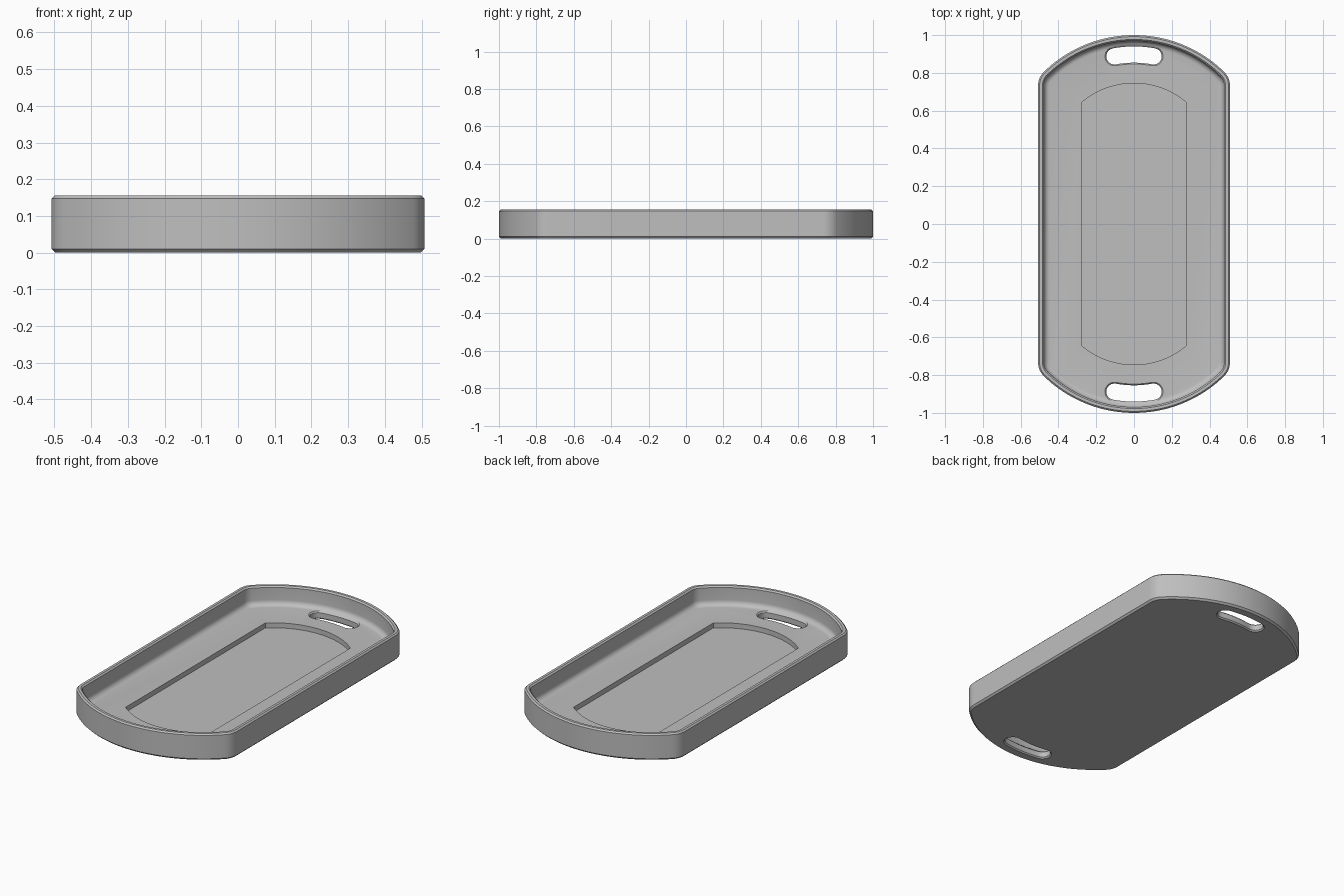
import bpy, bmesh
from math import sin, cos, pi, sqrt, atan2, radians

cube = bpy.data.objects.get("Cube")
if cube:
    bpy.data.objects.remove(cube, do_unlink=True)

ARC_Y = 0.317                       # centre shared by all end arcs
HALF_W, END_R, CORNER_R = 0.508, 0.683, 0.1
HEIGHT, FLOOR, RECESS = 0.155, 0.045, 0.016
WALL, FILLET, CHAMFER = 0.031, 0.03, 0.008

grey = bpy.data.materials.new("light_grey")
grey.use_nodes = True
color = (0.52, 0.52, 0.52, 1)
grey.diffuse_color = color
grey.node_tree.nodes["Principled BSDF"].inputs["Base Color"].default_value = color


def outline(hw, radius, corner, steps=20):
    """Straight sides, arched ends, optionally rounded corners."""
    cx = hw - corner
    cy = ARC_Y + sqrt((radius - corner) ** 2 - cx ** 2)
    join = atan2(cy - ARC_Y, cx)
    quarter = []
    if corner > 0:
        quarter = [(cx + corner * cos(join * i / 8), cy + corner * sin(join * i / 8))
                   for i in range(8)]
    for i in range(steps + 1):
        a = join + (pi / 2 - join) * i / steps
        quarter.append((radius * cos(a), ARC_Y + radius * sin(a)))
    half = quarter + [(-x, y) for x, y in reversed(quarter[:-1])]
    return half + [(-x, -y) for x, y in half]


def tray_outline(inset):
    return outline(HALF_W - inset, END_R - inset, CORNER_R - inset)


def slot_outline(grow, side):
    """Round-ended slot that follows the end arc."""
    mid, r, spread = 0.58, 0.043 + grow, 0.18
    pts = []
    for i in range(13):             # outer edge
        a = pi / 2 - spread + 2 * spread * i / 12
        pts.append(((mid + r) * cos(a), (mid + r) * sin(a)))
    for i in range(1, 10):          # left end
        a = pi / 2 + spread + pi * i / 10
        end = pi / 2 + spread
        pts.append((mid * cos(end) + r * cos(a), mid * sin(end) + r * sin(a)))
    for i in range(13):             # inner edge
        a = pi / 2 + spread - 2 * spread * i / 12
        pts.append(((mid - r) * cos(a), (mid - r) * sin(a)))
    for i in range(1, 10):          # right end
        end = pi / 2 - spread
        a = end + pi + pi * i / 10
        pts.append((mid * cos(end) + r * cos(a), mid * sin(end) + r * sin(a)))
    return [(side * x, side * (y + ARC_Y)) for x, y in pts]


def loft(name, rings):
    """Skin a stack of (outline, z) rings and cap both ends."""
    bm = bmesh.new()
    loops = [[bm.verts.new((x, y, z)) for x, y in pts] for pts, z in rings]
    for low, high in zip(loops, loops[1:]):
        for i in range(len(low)):
            j = (i + 1) % len(low)
            bm.faces.new((low[i], low[j], high[j], high[i]))
    bm.faces.new(loops[0][::-1])
    bm.faces.new(loops[-1])
    bmesh.ops.recalc_face_normals(bm, faces=bm.faces)
    mesh = bpy.data.meshes.new(name)
    bm.to_mesh(mesh)
    bm.free()
    mesh.materials.append(grey)
    obj = bpy.data.objects.new(name, mesh)
    bpy.context.collection.objects.link(obj)
    return obj


# Tray body: bottom, outer wall, rim, inner wall, floor fillet
rings = [(tray_outline(0.01), 0), (tray_outline(0), 0.01),
         (tray_outline(0), HEIGHT - CHAMFER), (tray_outline(CHAMFER), HEIGHT),
         (tray_outline(WALL - CHAMFER), HEIGHT), (tray_outline(WALL), HEIGHT - CHAMFER)]
for i in range(7):
    a = pi / 2 * i / 6
    rings.append((tray_outline(WALL + FILLET * (1 - cos(a))), FLOOR + FILLET * (1 - sin(a))))
tray = loft("tray", rings)

# Sunken panel and the two handle slots, with eased slot edges
panel = outline(0.275, 0.428, 0)
cutters = [loft("panel_cutter", [(panel, RECESS), (panel, HEIGHT)])]
for side in (1, -1):
    lip = 0.007
    cutters.append(loft("slot_cutter", [
        (slot_outline(2 * lip, side), -lip), (slot_outline(0, side), lip),
        (slot_outline(0, side), FLOOR - lip), (slot_outline(2 * lip, side), FLOOR + lip)]))

bpy.ops.object.select_all(action='DESELECT')
tray.select_set(True)
bpy.context.view_layer.objects.active = tray
for cutter in cutters:
    cutter.hide_render = True
    mod = tray.modifiers.new("cut", 'BOOLEAN')
    mod.operation, mod.solver, mod.object = 'DIFFERENCE', 'EXACT', cutter
    bpy.ops.object.modifier_apply(modifier=mod.name)
    bpy.data.objects.remove(cutter, do_unlink=True)

bpy.ops.object.shade_smooth_by_angle(angle=radians(30))
